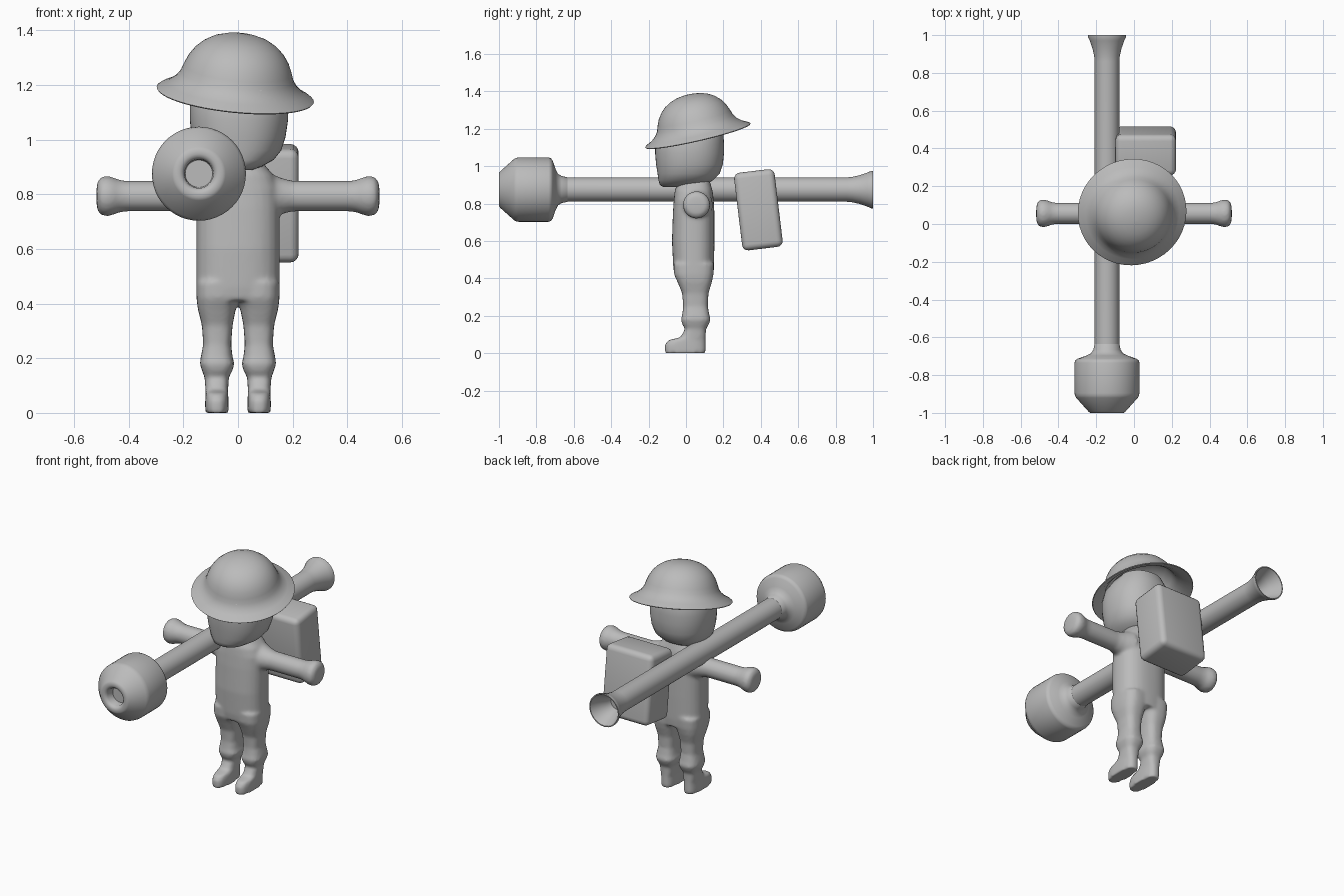
import bpy, bmesh, math
from mathutils import Vector, Matrix

grey = bpy.data.materials.new("plain grey")
grey.diffuse_color = (0.5, 0.5, 0.5, 1)


def finish(name, bm, angle=35):
    bmesh.ops.recalc_face_normals(bm, faces=bm.faces)
    me = bpy.data.meshes.new(name)
    bm.to_mesh(me)
    bm.free()
    me.materials.append(grey)
    ob = bpy.data.objects.new(name, me)
    bpy.context.collection.objects.link(ob)
    bpy.ops.object.select_all(action='DESELECT')
    ob.select_set(True)
    bpy.context.view_layer.objects.active = ob
    bpy.ops.object.shade_smooth_by_angle(angle=math.radians(angle))
    return ob


def bridge(bm, rings):
    for a, b in zip(rings, rings[1:]):
        n = len(a)
        for i in range(n):
            bm.faces.new((a[i], a[(i + 1) % n], b[(i + 1) % n], b[i]))


def loft(bm, rows, power=2.0, n=32):
    """Stack of rounded-square rings: (z, x0, x1, y0, y1), capped."""
    rings = []
    for z, x0, x1, y0, y1 in rows:
        ring = []
        for i in range(n):
            t = 2 * math.pi * i / n
            c, s = math.cos(t), math.sin(t)
            k = (abs(c) ** power + abs(s) ** power) ** (-1 / power)
            ring.append(bm.verts.new(((x0 + x1) / 2 + (x1 - x0) / 2 * c * k,
                                      (y0 + y1) / 2 + (y1 - y0) / 2 * s * k, z)))
        rings.append(ring)
    bridge(bm, rings)
    bm.faces.new(rings[0][::-1])
    bm.faces.new(rings[-1])


def lathe(bm, profile, origin, axis, n=40):
    """Revolve (radius, height) points about an axis; both ends capped."""
    rot = Vector((0, 0, 1)).rotation_difference(Vector(axis)).to_matrix()
    rings = []
    for r, h in profile:
        rings.append([bm.verts.new(Vector(origin) + rot @ Vector(
            (r * math.cos(2 * math.pi * i / n), r * math.sin(2 * math.pi * i / n), h)))
            for i in range(n)])
    bridge(bm, rings)
    bm.faces.new(rings[0][::-1])
    bm.faces.new(rings[-1])


# Body: torso, legs, feet and arms fused into one soft skin
bm = bmesh.new()
loft(bm, [(0.41, -.15, .15, -.06, .145), (0.46, -.152, .152, -.068, .15),
          (0.60, -.152, .152, -.075, .152), (0.75, -.152, .152, -.07, .152),
          (0.82, -.15, .15, -.065, .148), (0.87, -.13, .13, -.06, .142),
          (0.91, -.095, .095, -.045, .13), (0.96, -.07, .07, -.03, .115)], 2.5)
for s in (-1, 1):
    leg = [(0.00, .035, .12, -.112, .105), (0.045, .035, .12, -.113, .105),
           (0.07, .036, .119, -.095, .105), (0.085, .036, .119, -.03, .105),
           (0.13, .034, .122, -.005, .107), (0.155, .02, .132, -.02, .122),
           (0.18, .013, .14, -.027, .132), (0.205, .02, .136, -.02, .125),
           (0.25, .025, .127, -.015, .117), (0.32, .02, .132, -.02, .12),
           (0.38, .008, .147, -.045, .138), (0.42, -.005, .152, -.063, .147),
           (0.48, -.005, .152, -.066, .15)]
    loft(bm, [(z, min(s * a, s * b), max(s * a, s * b), c, d) for z, a, b, c, d in leg], 2.8)
    lathe(bm, [(.06, .05), (.09, .10), (.066, .16), (.056, .20), (.056, .41), (.06, .435),
               (.07, .46), (.074, .48), (.07, .502), (.05, .515), (.02, .518)],
          (0, .056, .793), (s, 0, 0), 24)
body = finish("body", bm)
fuse = body.modifiers.new("fuse", 'REMESH')
fuse.mode = 'VOXEL'
fuse.voxel_size = 0.009
fuse.use_smooth_shade = True
soft = body.modifiers.new("soften", 'SMOOTH')
soft.factor = 0.5
soft.iterations = 7

# Head with a squared jaw
bm = bmesh.new()
loft(bm, [(0.888, -.09, .05, -.12, .05), (0.90, -.115, .085, -.14, .10),
          (0.925, -.14, .13, -.147, .145), (0.96, -.158, .158, -.152, .18),
          (1.01, -.17, .174, -.16, .197), (1.07, -.176, .183, -.165, .203),
          (1.12, -.176, .183, -.165, .203), (1.18, -.165, .172, -.15, .20),
          (1.25, -.12, .13, -.09, .17)], 2.25, 40)
finish("head", bm, 60)

# Tilted wide-brim helmet, a thin hollow shell
bm = bmesh.new()
outer = [(.286, -.004), (.289, 0), (.28, .007), (.25, .022), (.225, .043), (.208, .068),
         (.199, .095), (.185, .128), (.165, .158), (.138, .184), (.105, .204),
         (.07, .216), (.035, .222), (.004, .224)]
inner = [(.004, .205), (.10, .185), (.16, .14), (.185, .085), (.205, .045), (.245, .012)]
lathe(bm, inner + outer, (-.01, .063, 1.165), (0.1, -0.23, 1), 48)
finish("helmet", bm, 60)

# Launcher tube with a flared, hollow rear end
bm = bmesh.new()
lathe(bm, [(.065, -.72), (.065, .86), (.068, .89), (.077, .93), (.091, .97), (.1, .99),
           (.1, 1.0), (.094, 1.0), (.084, .975), (.066, .935), (.052, .90), (.045, .87)],
      (-.143, 0, .875), (0, 1, 0))
finish("launcher_tube", bm)

# Warhead with a round recess in its nose
bm = bmesh.new()
lathe(bm, [(.05, -.94), (.053, -.985), (.062, -.997), (.072, -1.0), (.088, -1.0),
           (.098, -.993), (.163, -.92), (.169, -.91), (.172, -.895), (.172, -.735),
           (.168, -.722), (.155, -.713), (.11, -.697), (.085, -.685), (.072, -.665),
           (.066, -.635), (.06, -.63)],
      (-.143, 0, .875), (0, 1, 0), 48)
finish("warhead", bm, 50)

# Backpack: rounded box leaning toward the shoulders
bm = bmesh.new()
bmesh.ops.create_cube(bm, size=1, matrix=Matrix.Translation((.062, .387, .767))
                      @ Matrix.Rotation(.12, 4, 'X') @ Matrix.Diagonal((.32, .218, .418, 1)))
bmesh.ops.bevel(bm, geom=bm.edges[:], offset=.032, segments=4, profile=.5, affect='EDGES')
finish("backpack", bm, 40)
